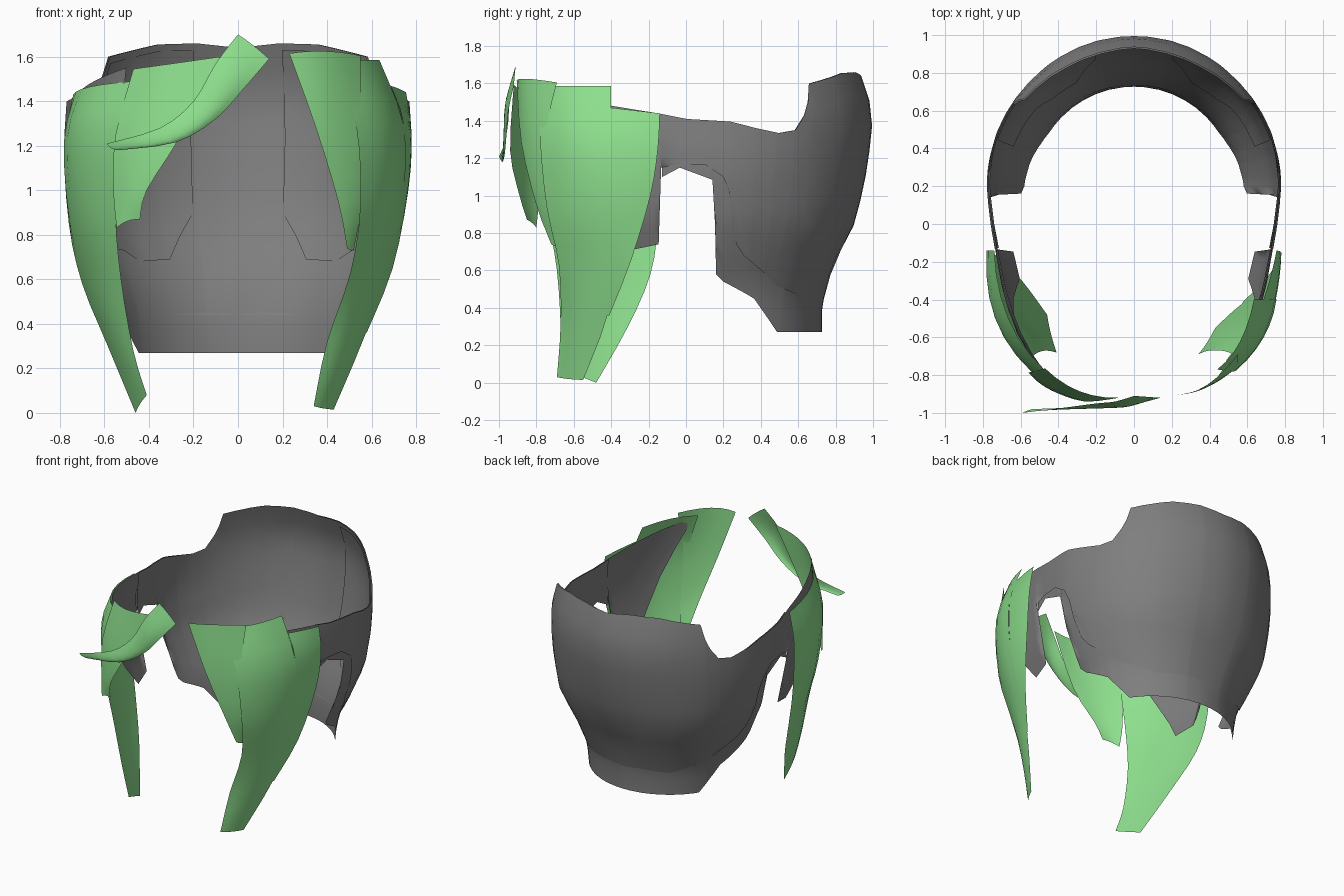
import bpy, math


def material(name, color):
    m = bpy.data.materials.new(name)
    m.diffuse_color = (*color, 1)
    return m


GREY = material("dark_grey", (0.21, 0.21, 0.21))
GREEN = material("light_green", (0.27, 0.74, 0.27))


def lerp(table, v):
    """Piecewise linear lookup in (key, value) pairs."""
    if v <= table[0][0]:
        return table[0][1]
    for (a, p), (b, q) in zip(table, table[1:]):
        if v <= b:
            return p + (q - p) * (v - a) / (b - a)
    return table[-1][1]


def sheet(name, grid, mat):
    """Smooth open surface through a grid of points."""
    n = len(grid[0])
    verts = [p for row in grid for p in row]
    faces = [(i * n + j, i * n + j + 1, (i + 1) * n + j + 1, (i + 1) * n + j)
             for i in range(len(grid) - 1) for j in range(n - 1)]
    me = bpy.data.meshes.new(name)
    me.from_pydata(verts, [], faces)
    me.materials.append(mat)
    for p in me.polygons:
        p.use_smooth = True
    ob = bpy.data.objects.new(name, me)
    bpy.context.collection.objects.link(ob)
    return ob


# Back shell: half width and back depth by height
WIDTH = [(0.27, 0.54), (0.44, 0.565), (0.545, 0.59), (0.65, 0.645), (0.87, 0.735),
         (1.1, 0.775), (1.25, 0.78), (1.4, 0.77), (1.6, 0.74), (1.66, 0.72)]
DEPTH = [(0.27, 0.735), (0.44, 0.735), (0.65, 0.81), (0.87, 0.91), (1.1, 0.96),
         (1.3, 0.99), (1.45, 1.0), (1.6, 0.95), (1.66, 0.93)]


def shell_point(deg, z, inset):
    """Point at an angle from the back centre, at height z."""
    a = abs(deg)
    t = math.radians(a)
    s, c = math.sin(t), math.cos(t)
    # low lobes either side of a shallow dent on the back centre
    puff = 0.02 * max(0, 1 - abs(a - 42) / 28) * max(0, 1 - abs(z - 0.82) / 0.3)
    puff -= 0.02 * max(0, 1 - a / 15) * max(0, 1 - abs(z - 0.62) / 0.15)
    w, d = lerp(WIDTH, z) - inset + puff, lerp(DEPTH, z) - inset + puff
    if c >= 0:
        x, y = w * s, 0.2 + (d - 0.2) * c
    else:
        x, y = (w - 0.025 * min(1, -3 * c)) * s ** 0.6, 0.2 + 1.12 * c
    return (math.copysign(x, deg), y, z)


def shell(name, top, bottom, inset, rows=9, side=0):
    """Shell between two height tables; side 0 spans both halves."""
    start, end = bottom[0][0], bottom[-1][0]
    half = sorted({a for a, _ in top + bottom if start <= a <= end}
                  | set(range(int(start) + 6, int(end), 8)))
    angles = [a * side for a in half] if side else [-a for a in half[:0:-1]] + half
    grid = []
    for a in angles:
        lo, hi = lerp(bottom, abs(a)), lerp(top, abs(a))
        grid.append([shell_point(a, lo + (hi - lo) * k / rows, inset)
                     for k in range(rows + 1)])
    return sheet(name, grid, GREY)


# Outer cap with raised back, ear openings and sideburns
TOP = [(0, 1.64), (15, 1.66), (30, 1.655), (52, 1.6), (54.5, 1.5), (57, 1.43),
       (61, 1.35), (68, 1.335), (77, 1.36), (87, 1.395), (100, 1.41),
       (108, 1.44), (122, 1.48), (147, 1.55)]
shell("outer_cap", TOP,
      [(0, 0.44), (35, 0.44), (60, 0.52), (80, 0.68), (84, 0.74), (86, 0.88),
       (87.5, 1.02), (90, 1.1), (95, 1.165), (102, 1.17), (107.3, 1.15),
       (108, 0.74), (116, 0.71), (147, 1.48)], 0)

# Inner layer reaching down to the nape
shell("nape_layer", TOP,
      [(0, 0.27), (57, 0.27), (72, 0.45), (90, 0.54), (92, 0.58), (92.3, 0.85),
       (93, 1.085), (102, 1.15), (107, 1.1)], 0.008, 12)

# Side linings inside the cap
for side, label in ((-1, "left"), (1, "right")):
    shell(label + "_lining", [(a, z - 0.03) for a, z in TOP],
          [(16, 0.9), (28, 0.69), (42, 0.68), (50, 0.73), (71, 0.76)],
          0.016, 8, side)


def lock(name, rows, steps=3, cols=6):
    """Hair lock: each row is (edge, middle, edge), smoothed both ways."""
    def across(row, u):
        a, m, b = row
        k = ((1 - u) * (1 - 2 * u), 4 * u * (1 - u), u * (2 * u - 1))
        return [k[0] * a[i] + k[1] * m[i] + k[2] * b[i] for i in range(3)]

    base = [[across(r, j / cols) for j in range(cols + 1)] for r in rows]
    n = len(base)
    grid = []
    for s in range((n - 1) * steps + 1):
        i = min(s // steps, n - 2)
        t = s / steps - i
        near = [base[max(0, min(n - 1, i + d))] for d in (-1, 0, 1, 2)]
        line = []
        for p0, p1, p2, p3 in zip(*near):
            line.append([0.5 * (2 * b + (c - a) * t
                                + (2 * a - 5 * b + 4 * c - d) * t * t
                                + (3 * b - a - 3 * c + d) * t ** 3)
                         for a, b, c, d in zip(p0, p1, p2, p3)])
        grid.append(line)
    return sheet(name, grid, GREEN)


# Long side locks, the right one with a stepped top
lock("right_side_lock", [
    ((.44, -.77, 1.585), (.56, -.625, 1.585), (.635, -.40, 1.585)),
    ((.53, -.78, 1.30), (.675, -.61, 1.30), (.745, -.40, 1.29)),
    ((.55, -.745, .94), (.675, -.58, .95), (.74, -.40, .97)),
    ((.505, -.68, .63), (.60, -.55, .63), (.665, -.40, .64)),
    ((.40, -.67, .32), (.505, -.57, .33), (.575, -.42, .36)),
    ((.34, -.69, .03), (.385, -.63, .02), (.43, -.55, .015))])
lock("right_rear_lock", [
    ((.685, -.40, 1.47), (.725, -.27, 1.455), (.755, -.14, 1.44)),
    ((.745, -.40, 1.29), (.768, -.27, 1.27), (.78, -.15, 1.25)),
    ((.74, -.40, .97), (.757, -.30, .98), (.765, -.19, 1.0)),
    ((.665, -.40, .64), (.68, -.35, .645), (.695, -.295, .65)),
    ((.575, -.42, .36), (.576, -.415, .36), (.578, -.41, .36))])
lock("left_side_lock", [
    ((-.47, -.775, 1.49), (-.665, -.50, 1.465), (-.74, -.14, 1.43)),
    ((-.54, -.785, 1.25), (-.735, -.50, 1.25), (-.78, -.14, 1.20)),
    ((-.55, -.74, .90), (-.715, -.48, .90), (-.76, -.15, .85)),
    ((-.525, -.69, .60), (-.645, -.45, .60), (-.70, -.19, .58)),
    ((-.47, -.67, .28), (-.54, -.52, .30), (-.585, -.31, .30)),
    ((-.41, -.68, .08), (-.44, -.58, .04), (-.46, -.48, 0))])

# Shorter front locks
lock("right_front_lock", [
    ((.23, -.905, 1.615), (.39, -.85, 1.625), (.55, -.69, 1.605)),
    ((.35, -.88, 1.28), (.45, -.83, 1.29), (.55, -.755, 1.30)),
    ((.45, -.80, .95), (.505, -.77, .95), (.555, -.73, .95)),
    ((.49, -.72, .74), (.505, -.70, .73), (.52, -.68, .73))])
lock("left_front_lock", [
    ((-.47, -.765, 1.545), (-.29, -.885, 1.57), (-.08, -.92, 1.60)),
    ((-.55, -.785, 1.25), (-.42, -.88, 1.25), (-.26, -.94, 1.24)),
    ((-.56, -.785, 1.0), (-.49, -.85, 1.0), (-.41, -.89, 1.0)),
    ((-.545, -.80, .83), (-.50, -.83, .86), (-.44, -.85, .87))])

# Swept fringe crossing the forehead
lock("fringe", [
    ((0, -.91, 1.70), (.07, -.915, 1.65), (.14, -.92, 1.59)),
    ((-.10, -.94, 1.57), (-.04, -.965, 1.50), (.02, -.95, 1.45)),
    ((-.20, -.95, 1.40), (-.15, -.975, 1.34), (-.10, -.96, 1.32)),
    ((-.35, -.97, 1.28), (-.32, -.98, 1.23), (-.28, -.97, 1.215)),
    ((-.59, -1.0, 1.21), (-.57, -.99, 1.19), (-.54, -.98, 1.18))])
